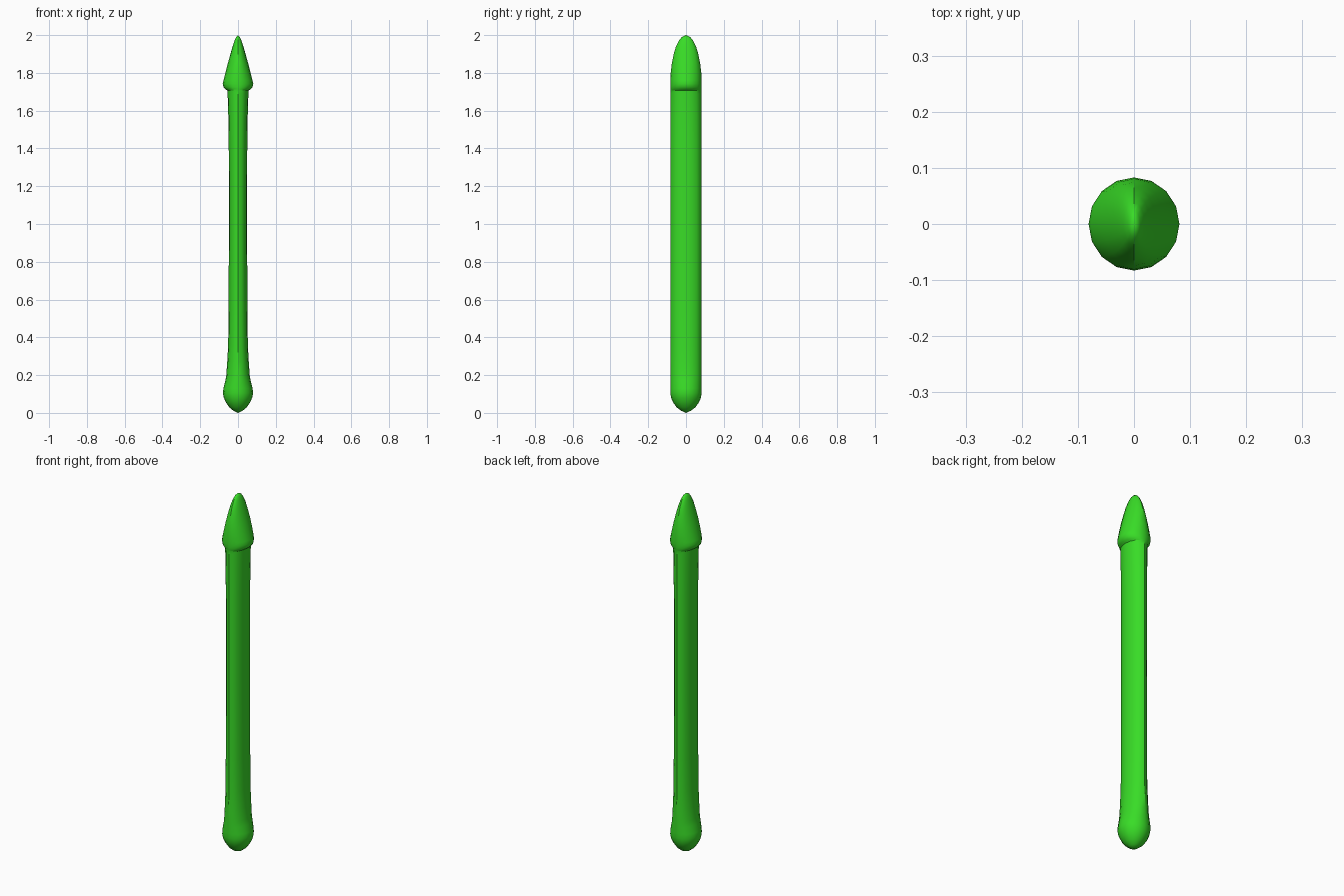
import bpy, bmesh, math

if "Cube" in bpy.data.objects:
    bpy.data.objects.remove(bpy.data.objects["Cube"])

SIDES = 16
# Profile from bottom to top: (z, half width in x, half width in y)
PROFILE = [
    (0.012, 0.025, 0.027), (0.03, 0.047, 0.05), (0.055, 0.064, 0.068),
    (0.08, 0.075, 0.079), (0.105, 0.08, 0.083), (0.13, 0.077, 0.083),
    (0.17, 0.067, 0.083), (0.20, 0.062, 0.083), (0.27, 0.057, 0.082),
    (0.36, 0.052, 0.081), (0.55, 0.05, 0.081), (1.0, 0.048, 0.081),
    (1.4, 0.049, 0.081), (1.56, 0.051, 0.081), (1.69, 0.055, 0.081),
    (1.706, 0.056, 0.081), (1.714, 0.068, 0.082), (1.725, 0.077, 0.083),
    (1.742, 0.081, 0.083), (1.76, 0.077, 0.083), (1.80, 0.067, 0.081),
    (1.85, 0.054, 0.075), (1.90, 0.040, 0.065), (1.94, 0.029, 0.053),
    (1.97, 0.019, 0.038), (1.988, 0.011, 0.024),
]

green = bpy.data.materials.new("bright green")
green.diffuse_color = (0.04, 0.72, 0.02, 1)
green.use_nodes = True
green.node_tree.nodes["Principled BSDF"].inputs["Base Color"].default_value = green.diffuse_color

# Rod with a rounded foot, flattened shaft and pointed head, lofted as rings
bm = bmesh.new()
rings = []
for z, rx, ry in PROFILE:
    rings.append([bm.verts.new((rx * math.cos(2 * math.pi * i / SIDES),
                                ry * math.sin(2 * math.pi * i / SIDES), z))
                  for i in range(SIDES)])
for low, high in zip(rings, rings[1:]):
    for i in range(SIDES):
        j = (i + 1) % SIDES
        bm.faces.new((low[i], low[j], high[j], high[i]))

# Close both ends with a point
for ring, z in ((rings[0], 0.005), (rings[-1], 2.0)):
    tip = bm.verts.new((0, 0, z if z > 1 else 0))
    for i in range(SIDES):
        bm.faces.new((ring[i], ring[(i + 1) % SIDES], tip))
bmesh.ops.recalc_face_normals(bm, faces=bm.faces)

mesh = bpy.data.meshes.new("pointed_rod")
bm.to_mesh(mesh)
bm.free()
mesh.materials.append(green)
rod = bpy.data.objects.new("pointed_rod", mesh)
bpy.context.collection.objects.link(rod)
bpy.context.view_layer.objects.active = rod
rod.select_set(True)
bpy.ops.object.shade_smooth_by_angle(angle=math.radians(30))
